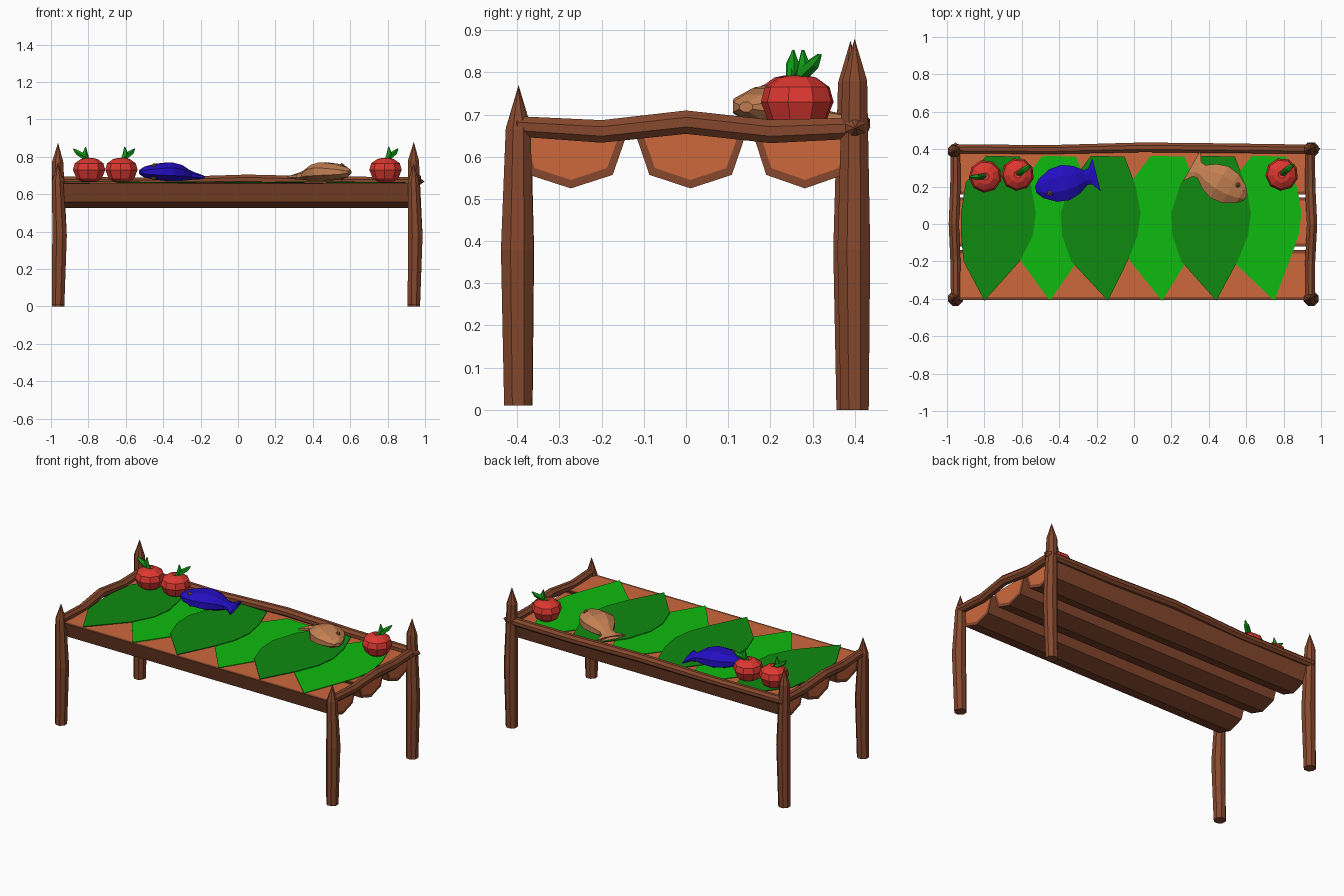
import bpy, bmesh, math
from mathutils import Vector, Matrix

cube = bpy.data.objects.get("Cube")
if cube:
    bpy.data.objects.remove(cube)


def material(name, r, g, b):
    lin = [((c / 255 + 0.055) / 1.055) ** 2.4 if c > 10 else c / 3295 for c in (r, g, b)]
    m = bpy.data.materials.new(name)
    m.use_nodes = True
    m.diffuse_color = (*lin, 1)
    m.node_tree.nodes["Principled BSDF"].inputs["Base Color"].default_value = (*lin, 1)
    return m


BARK = material("bark brown", 134, 72, 45)
WOOD = material("cut wood orange", 205, 104, 60)
DARK = material("dark leaf green", 14, 138, 16)
LIGHT = material("light leaf green", 14, 187, 14)
STEM = material("stem green", 18, 158, 24)
RED = material("tomato red", 220, 56, 48)
BLUE = material("fish blue", 35, 14, 195)
TAN = material("fish tan", 196, 128, 82)
EYE = material("eye brown", 140, 90, 40)


def finish(name, bm, *mats):
    bmesh.ops.remove_doubles(bm, verts=bm.verts, dist=0.0005)
    bmesh.ops.recalc_face_normals(bm, faces=bm.faces)
    mesh = bpy.data.meshes.new(name)
    bm.to_mesh(mesh)
    bm.free()
    for m in mats:
        mesh.materials.append(m)
    ob = bpy.data.objects.new(name, mesh)
    bpy.context.collection.objects.link(ob)
    return ob


def tube(bm, path, radii, sides=8, squash=1.0, turn=0.5):
    """Loft polygon rings along a path; a zero radius makes a point."""
    path = [Vector(p) for p in path]
    axis = (path[-1] - path[0]).normalized()
    u = axis.orthogonal().normalized() if abs(axis.z) > 0.9 else axis.cross(Vector((0, 0, 1))).normalized()
    v = axis.cross(u)
    rings = []
    for p, r in zip(path, radii):
        angles = [(k + turn) * math.tau / sides for k in range(sides)]
        rings.append([bm.verts.new(p + r * (math.cos(a) * u + squash * math.sin(a) * v)) for a in angles])
    for a, b in zip(rings, rings[1:]):
        for k in range(sides):
            j = (k + 1) % sides
            bm.faces.new((a[k], a[j], b[j], b[k]))
    if radii[0] > 0:
        bm.faces.new(rings[0])
    if radii[-1] > 0:
        bm.faces.new(rings[-1])


# Four bent posts with sharpened tops; the back pair is taller
for side, x, y, top in (("front_right", -0.962, -0.397, 0.77), ("front_left", 0.94, -0.398, 0.765),
                        ("back_right", -0.962, 0.39, 0.875), ("back_left", 0.94, 0.4, 0.88)):
    bm = bmesh.new()
    base = 0.01 if y < 0 else 0
    tube(bm, [(x, y, base), (x + 0.008, y - 0.002, 0.38), (x - 0.002, y, top - 0.1), (x, y, top)],
         [0.036, 0.042, 0.032, 0])
    finish(side + "_post", bm, BARK)

# Side rails and back rail, with pointed ends
for side, x, bow in (("right", -0.955, -0.008), ("left", 0.942, 0.01)):
    bm = bmesh.new()
    tube(bm, [(x, -0.42, 0.672), (x, -0.4, 0.672), (x, -0.2, 0.66), (x + bow, 0, 0.682),
              (x, 0.2, 0.66), (x, 0.41, 0.668), (x, 0.437, 0.67)],
         [0, 0.026, 0.029, 0.03, 0.03, 0.027, 0])
    finish(side + "_side_rail", bm, BARK)
bm = bmesh.new()
tube(bm, [(-0.99, 0.402, 0.67), (-0.965, 0.402, 0.67), (-0.45, 0.398, 0.665), (0.05, 0.41, 0.679),
          (0.5, 0.405, 0.668), (0.965, 0.4, 0.668), (0.998, 0.402, 0.668)],
     [0, 0.026, 0.026, 0.028, 0.028, 0.026, 0])
finish("back_rail", bm, BARK)

# Three split logs: bark shell with cut wood on the top and ends
SECTION = [(-1, 0.657), (-0.74, 0.557), (0, 0.525), (0.74, 0.557), (1, 0.657)]
CORE = [(-0.87, 0.657), (-0.64, 0.573), (0, 0.545), (0.64, 0.573), (0.87, 0.657)]
for name, yc, half in (("front", -0.273, 0.134), ("middle", 0.011, 0.132), ("back", 0.282, 0.124)):
    bm = bmesh.new()
    ends = []
    for x in (-0.935, 0.925):
        outer, inner = [[bm.verts.new((x, yc + half * s, z)) for s, z in pts] for pts in (SECTION, CORE)]
        for k in range(4):
            bm.faces.new((outer[k], outer[k + 1], inner[k + 1], inner[k]))
        bm.faces.new(inner).material_index = 1
        ends.append((outer, inner))
    (oa, ia), (ob, ib) = ends
    for k in range(4):
        bm.faces.new((oa[k], oa[k + 1], ob[k + 1], ob[k]))
    for k in (0, 4):
        bm.faces.new((oa[k], ia[k], ib[k], ob[k]))
    bm.faces.new((ia[0], ia[4], ib[4], ib[0])).material_index = 1
    finish(name + "_half_log", bm, BARK, WOOD)

# Overlapping leaves, dark ones on top of light ones
RIGHT_EDGE = [(0, -0.41), (0.13, -0.2), (0.19, -0.06), (0.205, 0.06), (0.18, 0.2), (0.12, 0.36)]
LEFT_EDGE = [(-0.06, 0.365), (-0.17, 0.22), (-0.22, 0.06), (-0.215, -0.06), (-0.17, -0.2)]
for i, (x, shift) in enumerate(((-0.8, 0.07), (-0.45, 0.02), (-0.14, -0.03),
                                (0.15, 0.0), (0.44, -0.02), (0.75, -0.06))):
    bm = bmesh.new()
    z = 0.667 if i % 2 == 0 else 0.661
    pts = [(max(x + px + shift * min(1, (py + 0.41) * 4), -0.925), py) for px, py in RIGHT_EDGE + LEFT_EDGE]
    face = bm.faces.new([bm.verts.new((px, py, z)) for px, py in pts])
    up = bmesh.ops.extrude_face_region(bm, geom=[face])["geom"]
    bmesh.ops.translate(bm, vec=(0, 0, 0.004), verts=[g for g in up if isinstance(g, bmesh.types.BMVert)])
    finish("leaf_%d" % (i + 1), bm, LIGHT if i % 2 else DARK)

# Tomatoes with forked stems
for i, (x, y, angle) in enumerate(((-0.795, 0.255, 183), (-0.622, 0.265, 35), (0.79, 0.265, 40))):
    bm = bmesh.new()
    tube(bm, [(x, y, z) for z in (0.665, 0.685, 0.73, 0.765, 0.788, 0.793, 0.783)],
         [0.04, 0.07, 0.088, 0.078, 0.045, 0.02, 0], sides=9)
    finish("tomato_%d" % (i + 1), bm, RED)
    d = Vector((math.cos(math.radians(angle)), math.sin(math.radians(angle)), 0))
    p = Vector((x, y, 0))
    bm = bmesh.new()
    for reach, tip in ((0.085, 0.842), (0.02, 0.853)):
        tube(bm, [p + Vector((0, 0, 0.77)), p + d * 0.02 + Vector((0, 0, 0.797)),
                  p + d * (0.02 + reach) * 0.6 + Vector((0, 0, 0.822)), p + d * reach + Vector((0, 0, tip))],
             [0.014, 0.017, 0.014, 0.003], sides=5)
    finish("tomato_stem_%d" % (i + 1), bm, STEM)

# Fish lying on their sides: (distance along, half width, half thickness, height)
BODY = [(-0.165, 0.018, 0.012, 0.718), (-0.135, 0.055, 0.03, 0.718), (-0.07, 0.092, 0.044, 0.72),
        (0.0, 0.1, 0.052, 0.72), (0.06, 0.078, 0.044, 0.714), (0.11, 0.042, 0.026, 0.702),
        (0.135, 0.045, 0.02, 0.697), (0.17, 0.095, 0.011, 0.692)]


def fish(name, mat, x, y, angle, flip):
    bm = bmesh.new()
    rings = []
    for s, w, h, z in BODY:
        a = [(k + 0.5) * math.tau / 8 for k in range(8)]
        rings.append([bm.verts.new((s, w * math.cos(t) * 1.05, z + h * math.sin(t) * 1.05)) for t in a])
    for a, b in zip(rings, rings[1:]):
        for k in range(8):
            j = (k + 1) % 8
            bm.faces.new((a[k], a[j], b[j], b[k]))
    bm.faces.new(rings[0])
    # notched tail end
    notch = bm.verts.new((0.155, 0, 0.692))
    for k in range(8):
        bm.faces.new((rings[-1][k], rings[-1][(k + 1) % 8], notch))
    place = Matrix.Translation((x, y, 0)) @ Matrix.Rotation(math.radians(angle), 4, 'Z')
    bmesh.ops.transform(bm, matrix=place, verts=bm.verts)
    finish(name, bm, mat)
    # eyes on both flanks
    bm = bmesh.new()
    for z in (0.75, 0.689):
        m = place @ Matrix.Translation((-0.095, 0.035 * flip, z))
        bmesh.ops.create_icosphere(bm, subdivisions=1, radius=0.016, matrix=m)
    finish(name + "_eyes", bm, EYE)


fish("blue_fish", BLUE, -0.365, 0.222, 14, -1)
fish("tan_fish", TAN, 0.455, 0.225, 150, -1)
